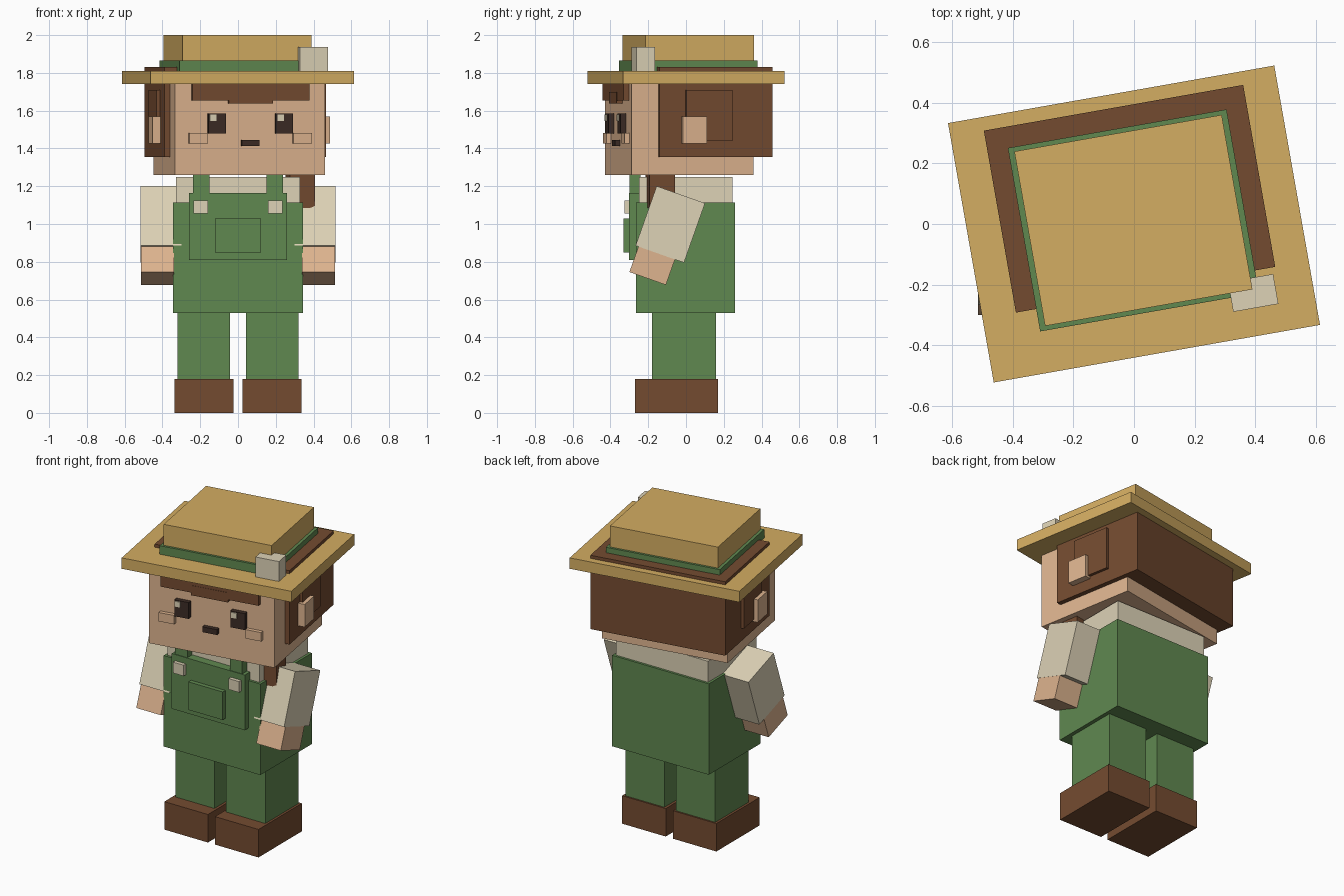
import bpy, bmesh
from math import radians
from mathutils import Matrix, Vector

cube = bpy.data.objects.get("Cube")
if cube:
    bpy.data.objects.remove(cube, do_unlink=True)


def material(name, rgb):
    """Flat material from an sRGB colour given as 0-255 values."""
    lin = [((c / 255 + 0.055) / 1.055) ** 2.4 for c in rgb] + [1.0]
    m = bpy.data.materials.new(name)
    m.use_nodes = True
    m.diffuse_color = lin
    m.node_tree.nodes["Principled BSDF"].inputs["Base Color"].default_value = lin
    return m


SKIN = material("skin", (222, 180, 143))
CREAM = material("cream cloth", (221, 210, 182))
STRAW = material("straw", (212, 173, 98))
GREEN = material("green cloth", (96, 136, 80))
BROWN = material("brown", (116, 75, 48))
DARK = material("dark brown", (60, 44, 37))

BODY = Matrix.Identity(4)
HEAD = Matrix.Rotation(radians(10), 4, 'Z')      # head is turned a little


def box(name, mat, x, y, z, frame=BODY):
    """Box spanning the (min, max) pairs x, y, z inside a frame."""
    bm = bmesh.new()
    bmesh.ops.create_cube(bm, size=1)
    spans = (x, y, z)
    size = Vector([s[1] - s[0] for s in spans])
    centre = Vector([(s[0] + s[1]) / 2 for s in spans])
    bmesh.ops.scale(bm, vec=size, verts=bm.verts)
    mesh = bpy.data.meshes.new(name)
    bm.to_mesh(mesh)
    bm.free()
    mesh.materials.append(mat)
    ob = bpy.data.objects.new(name, mesh)
    ob.matrix_world = frame @ Matrix.Translation(centre)
    bpy.context.collection.objects.link(ob)
    return ob


def pair(name, mat, x, y, z, frame=BODY):
    """The same box on the left (+x) and the right (-x)."""
    box("left_" + name, mat, x, y, z, frame)
    box("right_" + name, mat, (-x[1], -x[0]), y, z, frame)


# Legs and shoes
pair("shoe", BROWN, (0.025, 0.335), (-0.27, 0.17), (0, 0.18))
pair("leg", GREEN, (0.042, 0.32), (-0.18, 0.16), (0.18, 0.53))

# Torso, overalls and their details
box("overalls", GREEN, (-0.344, 0.344), (-0.264, 0.26), (0.53, 1.115))
box("shirt", CREAM, (-0.328, 0.328), (-0.248, 0.245), (1.1, 1.25))
box("bib", GREEN, (-0.26, 0.26), (-0.302, -0.24), (0.81, 1.165))
box("pocket", GREEN, (-0.122, 0.122), (-0.33, -0.29), (0.85, 1.03))
pair("strap", GREEN, (0.152, 0.238), (-0.298, -0.24), (1.05, 1.265))
pair("button", CREAM, (0.16, 0.235), (-0.325, -0.29), (1.055, 1.125))

# Arms swing forward; their frame sits at the middle of the sleeve
ARM = Matrix.Translation((0, -0.083, 0.998)) @ Matrix.Rotation(radians(-19.5), 4, 'X')
pair("sleeve", CREAM, (0.30, 0.515), (-0.136, 0.136), (-0.167, 0.167), ARM)
pair("hand", SKIN, (0.34, 0.514), (-0.12, 0.085), (-0.31, -0.15), ARM)

# Head and hair
box("head", SKIN, (-0.404, 0.404), (-0.363, 0.291), (1.26, 1.77), HEAD)
box("hair_back", BROWN, (-0.434, 0.434), (-0.22, 0.389), (1.355, 1.83), HEAD)
pair("hair_side", BROWN, (0.40, 0.452), (-0.078, 0.171), (1.44, 1.71), HEAD)
pair("ear", SKIN, (0.40, 0.476), (-0.10, 0.03), (1.425, 1.57), HEAD)
box("fringe", BROWN, (-0.315, 0.315), (-0.392, -0.34), (1.653, 1.77), HEAD)
box("fringe_tip", BROWN, (-0.118, 0.118), (-0.394, -0.34), (1.637, 1.70), HEAD)
box("hair_lock", BROWN, (0.233, 0.368), (-0.26, -0.125), (1.085, 1.40), HEAD)

# Face
pair("eye", DARK, (0.134, 0.227), (-0.392, -0.35), (1.48, 1.585), HEAD)
pair("cheek", SKIN, (0.23, 0.33), (-0.388, -0.35), (1.425, 1.482), HEAD)
box("mouth", DARK, (-0.048, 0.048), (-0.39, -0.35), (1.412, 1.446), HEAD)
for side, x in (("left", 0.142), ("right", -0.222)):
    box(side + "_eye_highlight", CREAM, (x, x + 0.035), (-0.398, -0.39), (1.545, 1.58), HEAD)

# Hat
box("hat_brim", STRAW, (-0.546, 0.546), (-0.434, 0.434), (1.74, 1.81), HEAD)
box("hat_band", GREEN, (-0.366, 0.366), (-0.295, 0.319), (1.80, 1.865), HEAD)
box("hat_crown", STRAW, (-0.347, 0.347), (-0.28, 0.304), (1.80, 2.0), HEAD)
box("hat_tag", CREAM, (0.272, 0.423), (-0.342, -0.242), (1.81, 1.938), HEAD)
